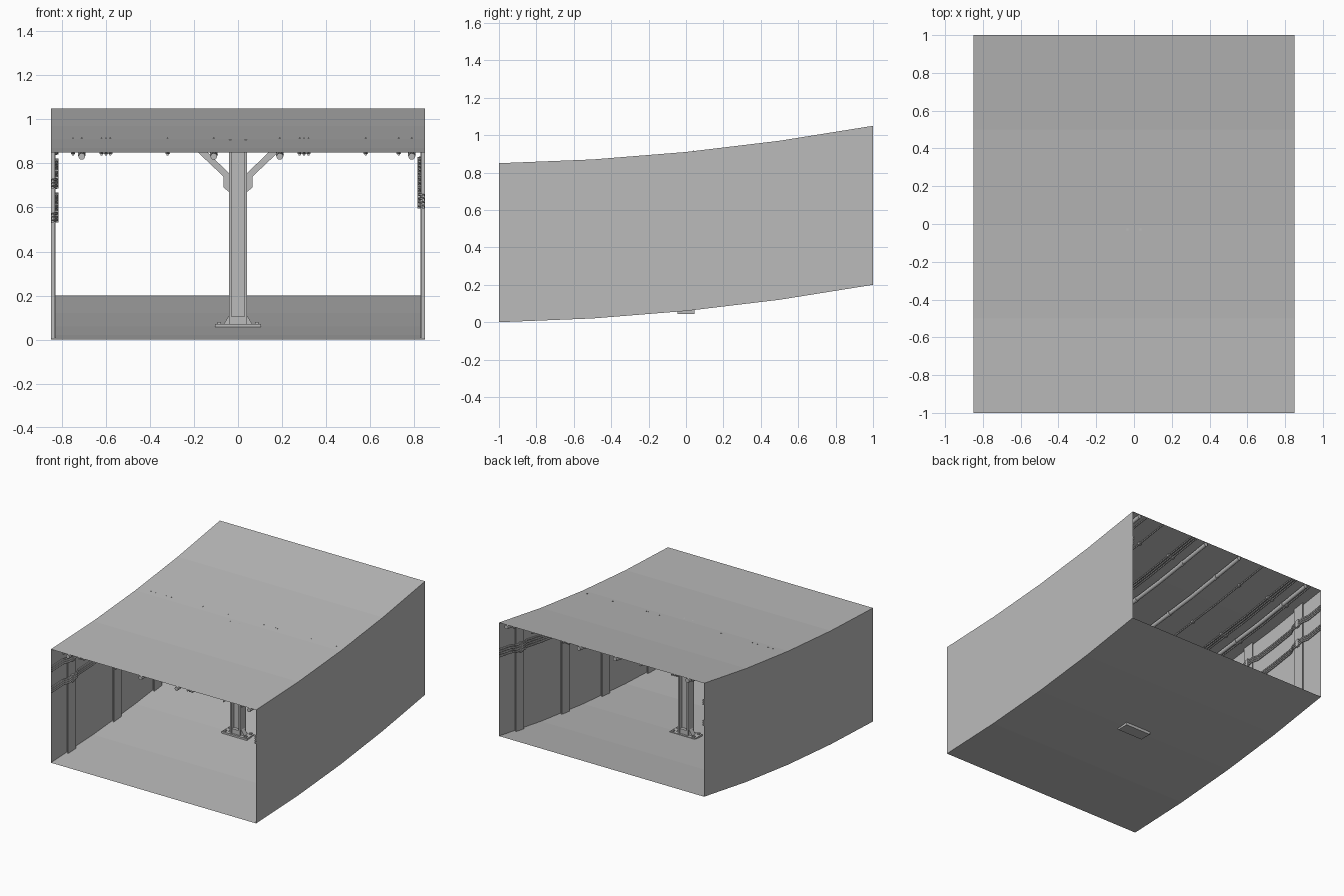
import bpy, bmesh, math
from mathutils import Vector

cube = bpy.data.objects.get("Cube")
if cube:
    bpy.data.objects.remove(cube, do_unlink=True)

grey = bpy.data.materials.new("plain_grey")
grey.use_nodes = True
grey.diffuse_color = (0.5, 0.5, 0.5, 1)
grey.node_tree.nodes["Principled BSDF"].inputs["Base Color"].default_value = (0.5, 0.5, 0.5, 1)

W, H = 0.85, 0.85            # half width and height of the passage
STATIONS = (-1, -0.5, 0, 0.5, 1)
RISE = (0, 0.02, 0.06, 0.12, 0.2)
POSTS = (-0.78, -0.24, 0.24, 0.78)


def rise(y):
    """Height of the floor at y."""
    i = min(3, max(0, int((y + 1) * 2)))
    return RISE[i] + (RISE[i + 1] - RISE[i]) * (y - STATIONS[i]) * 2


def finish(name, bm, bend=True, smooth=False):
    if bend:
        for v in bm.verts:
            v.co.z += rise(v.co.y)
    me = bpy.data.meshes.new(name)
    bm.to_mesh(me)
    bm.free()
    me.materials.append(grey)
    ob = bpy.data.objects.new(name, me)
    bpy.context.collection.objects.link(ob)
    if smooth:
        bpy.context.view_layer.objects.active = ob
        ob.select_set(True)
        bpy.ops.object.shade_smooth_by_angle(angle=math.radians(50))
        ob.select_set(False)
    return ob


def box(bm, x, y, z):
    """Box from three (low, high) ranges."""
    vs = bmesh.ops.create_cube(bm, size=1)["verts"]
    for v in vs:
        for i, (lo, hi) in enumerate((x, y, z)):
            v.co[i] = lo if v.co[i] < 0 else hi


def prism(bm, outline, y0, y1):
    """Extrude an x-z outline along y."""
    face = bm.faces.new([bm.verts.new((x, y0, z)) for x, z in outline])
    ext = bmesh.ops.extrude_face_region(bm, geom=[face])["geom"]
    bmesh.ops.translate(bm, vec=(0, y1 - y0, 0),
                        verts=[g for g in ext if isinstance(g, bmesh.types.BMVert)])
    bmesh.ops.recalc_face_normals(bm, faces=bm.faces[:])


def tube(bm, path, r, sides):
    """Sweep a round section along a path of points."""
    rings = []
    for p in path:
        rings.append([bm.verts.new(Vector(p) + Vector((r * math.cos(a), 0, r * math.sin(a))))
                      for a in (2 * math.pi * k / sides for k in range(sides))])
    for a, b in zip(rings, rings[1:]):
        for k in range(sides):
            n = (k + 1) % sides
            bm.faces.new((a[k], a[n], b[n], b[k]))
    bm.faces.new(rings[0])
    bm.faces.new(rings[-1][::-1])
    bmesh.ops.recalc_face_normals(bm, faces=bm.faces[:])


# Passage shell: floor, walls and ceiling as thin sheets
corners = {"floor": ((-W, 0), (W, 0)), "ceiling": ((W, H), (-W, H)),
           "left_wall": ((W, 0), (W, H)), "right_wall": ((-W, H), (-W, 0))}
for name, (a, b) in corners.items():
    bm = bmesh.new()
    rows = [[bm.verts.new((x, y, z)) for x, z in (a, b)] for y in STATIONS]
    for p, q in zip(rows, rows[1:]):
        bm.faces.new((p[0], p[1], q[1], q[0]))
    finish(name, bm)

# Wall posts with a face flange and a narrower web
for side, label in ((1, "left"), (-1, "right")):
    bm = bmesh.new()
    for y in POSTS:
        for x0, x1, half in ((0.83, 0.836, 0.045), (0.836, W, 0.03)):
            box(bm, sorted((side * x0, side * x1)), (y - half, y + half), (0, H))
    finish(label + "_wall_posts", bm)


def wall_cables(name, side, heights):
    """Cables lying on a wall and stepping out around every post."""
    steps = [(y, 0.842) for y in STATIONS]
    for y in POSTS:
        steps += [(y - 0.09, 0.842), (y - 0.05, 0.824), (y + 0.05, 0.824), (y + 0.09, 0.842)]
    bm = bmesh.new()
    for z in heights:
        tube(bm, [(side * x, y, z) for y, x in sorted(steps)], 0.007, 6)
    finish(name, bm, smooth=True)
    # Clips holding the bundle at each post
    bm = bmesh.new()
    for y in POSTS:
        box(bm, sorted((side * 0.815, side * 0.832)), (y - 0.012, y + 0.012),
            (min(heights) - 0.012, max(heights) + 0.012))
    finish(name + "_clips", bm)


wall_cables("right_lower_cables", -1, (0.535, 0.55, 0.565))
wall_cables("right_upper_cables", -1, (0.69, 0.705, 0.72))
wall_cables("left_cables", 1, (0.6, 0.617, 0.634, 0.651))

# Ceiling pipes and thin conduits
PIPES = (-0.71, -0.11, 0.19, 0.79)
CONDUITS = (-0.75, -0.62, -0.6, -0.58, -0.32, 0.28, 0.3, 0.32, 0.58, 0.73)
for name, xs, r, sides in (("ceiling_pipes", PIPES, 0.015, 12),
                           ("ceiling_conduits", CONDUITS, 0.006, 6)):
    bm = bmesh.new()
    for x in xs:
        tube(bm, [(x, y, H - r - 0.003) for y in STATIONS], r, sides)
    finish(name, bm, smooth=True)

# Pipe collars and conduit clips
bm = bmesh.new()
for y in (-0.75, -0.25, 0.25, 0.75):
    for x in PIPES:
        tube(bm, [(x, y + d, H - 0.018) for d in (-0.012, 0.012)], 0.018, 12)
    for x in CONDUITS:
        box(bm, (x - 0.01, x + 0.01), (y - 0.008, y + 0.008), (H - 0.017, H))
finish("ceiling_clips", bm)

# Clip studs along the middle of the ceiling
bm = bmesh.new()
for x in PIPES + CONDUITS:
    box(bm, (x - 0.003, x + 0.003), (0.037, 0.043), (H - 0.01, H + 0.002))
finish("ceiling_studs", bm)

# Central column: two flanges and a web
bm = bmesh.new()
for s in (-1, 1):
    box(bm, sorted((s * 0.03, s * 0.04)), (-0.035, 0.035), (0.06, 0.908))
box(bm, (-0.03, 0.03), (-0.006, 0.006), (0.06, 0.908))
finish("column", bm, bend=False)

# Column foot with gussets
bm = bmesh.new()
box(bm, (-0.105, 0.105), (-0.045, 0.045), (0.045, 0.07))
box(bm, (-0.03, 0.03), (-0.03, 0.03), (0.07, 0.105))
for s in (-1, 1):
    prism(bm, [(s * x, z) for x, z in ((0.04, 0.07), (0.065, 0.07), (0.04, 0.11))], -0.02, 0.02)
for x in (-0.085, 0.085):
    for y in (-0.03, 0.03):
        box(bm, (x - 0.008, x + 0.008), (y - 0.008, y + 0.008), (0.07, 0.08))
finish("column_foot", bm, bend=False)

# Diagonal braces from the column to the ceiling
bm = bmesh.new()
brace = ((0.04, 0.67), (0.065, 0.69), (0.065, 0.74), (0.24, 0.905), (0.195, 0.905), (0.04, 0.755))
for s in (-1, 1):
    prism(bm, [(s * x, z) for x, z in brace], -0.022, 0.022)
finish("column_braces", bm, bend=False)
